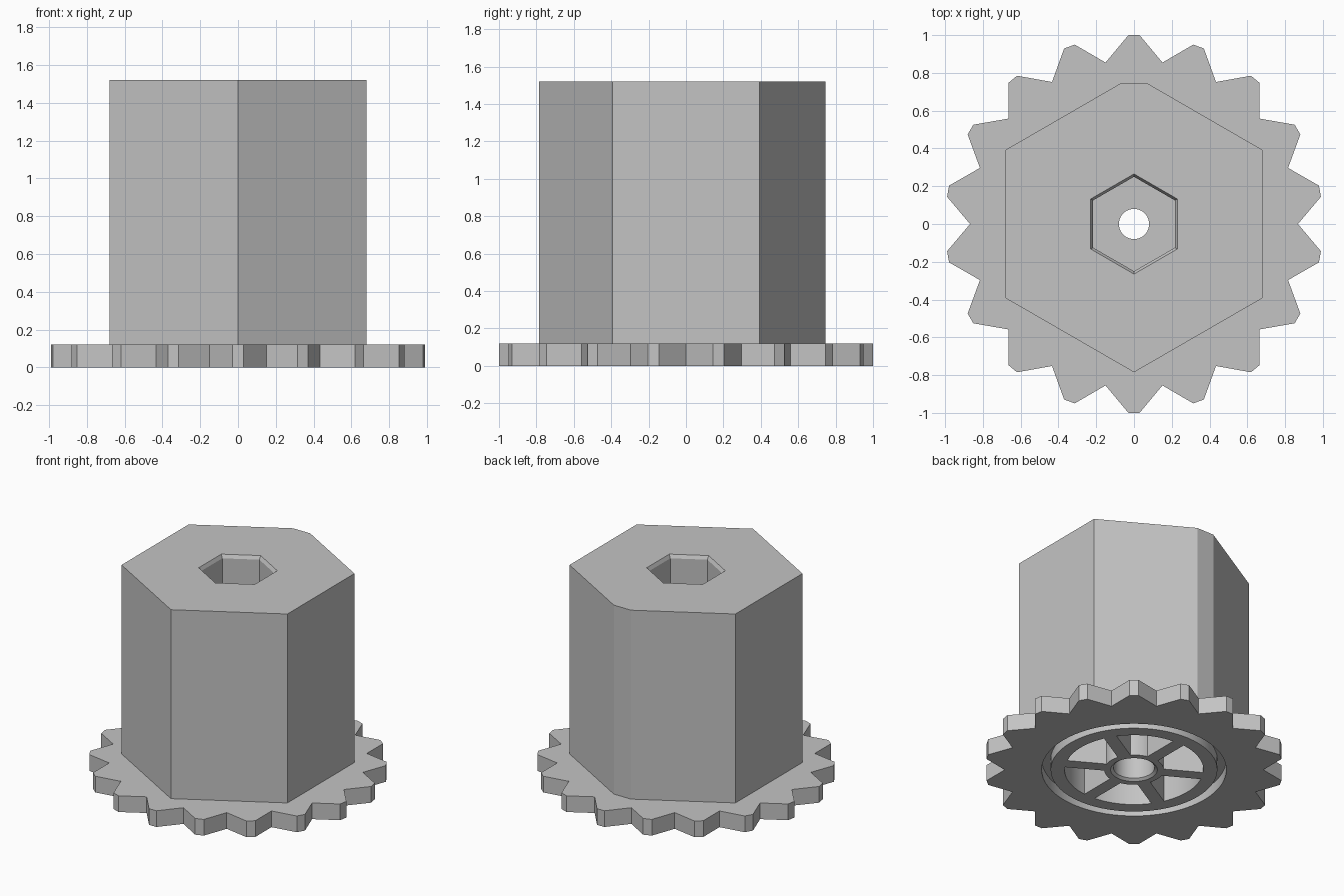
import bpy
import bmesh
from math import sin, cos, asin, pi, radians

cube = bpy.data.objects.get("Cube")
if cube:
    bpy.data.objects.remove(cube, do_unlink=True)

grey = bpy.data.materials.new("plain grey")
grey.use_nodes = True
grey.diffuse_color = (0.55, 0.55, 0.55, 1)
grey.node_tree.nodes["Principled BSDF"].inputs["Base Color"].default_value = grey.diffuse_color


def polar(r, a):
    return (r * cos(a), r * sin(a))


def ring(r, n=64, start=0.0):
    return [polar(r, start + 2 * pi * i / n) for i in range(n)]


def loft(name, sections, closed=False):
    """Join (outline, z) sections with side walls; cap the ends or close into a loop."""
    bm = bmesh.new()
    rows = [[bm.verts.new((x, y, z)) for x, y in pts] for pts, z in sections]
    pairs = list(zip(rows, rows[1:]))
    if closed:
        pairs.append((rows[-1], rows[0]))
    else:
        bm.faces.new(rows[0])
        bm.faces.new(rows[-1])
    for a, b in pairs:
        for i in range(len(a)):
            j = (i + 1) % len(a)
            bm.faces.new((a[i], a[j], b[j], b[i]))
    bmesh.ops.recalc_face_normals(bm, faces=bm.faces)
    mesh = bpy.data.meshes.new(name)
    bm.to_mesh(mesh)
    bm.free()
    mesh.materials.append(grey)
    obj = bpy.data.objects.new(name, mesh)
    bpy.context.collection.objects.link(obj)
    return obj


def combine(target, tool, operation):
    """Apply a boolean and remove the tool object."""
    mod = target.modifiers.new("boolean", 'BOOLEAN')
    mod.operation = operation
    mod.solver = 'EXACT'
    mod.object = tool
    bpy.context.view_layer.objects.active = target
    bpy.ops.object.modifier_apply(modifier=mod.name)
    bpy.data.objects.remove(tool, do_unlink=True)


# Toothed flange: 18 blunt teeth
TEETH = 18
outline = []
for i in range(TEETH):
    a = pi / 2 + i * 2 * pi / TEETH
    outline += [polar(1.0, a - 0.03), polar(1.0, a + 0.03), polar(0.868, a + pi / TEETH)]
hub = loft("toothed_hub", [(outline, 0), (outline, 0.12)])

# Hexagonal body with the back corner cut off
hexagon = ring(0.785, 6, pi / 6)
body_outline = [hexagon[0], (0.07, 0.745), (-0.07, 0.745)] + hexagon[2:]
combine(hub, loft("body", [(body_outline, 0.06), (body_outline, 1.52)]), 'UNION')

# Hexagonal socket in the top with a chamfered rim
socket = [(ring(r, 6, pi / 6), z) for r, z in
          ((0.25, 1.1), (0.25, 1.495), (0.265, 1.52), (0.265, 1.6))]
combine(hub, loft("socket_cutter", socket), 'DIFFERENCE')

# Stepped bore: wide from below with a chamfered mouth, narrow under the socket
bore = [(ring(r), z) for r, z in
        ((0.157, -0.1), (0.157, 0), (0.138, 0.015), (0.138, 0.9), (0.08, 0.9), (0.08, 1.2))]
combine(hub, loft("bore_cutter", bore), 'DIFFERENCE')

# Ring groove in the underside
groove = [(ring(r), z) for r, z in ((0.62, -0.1), (0.62, 0.08), (0.56, 0.08), (0.56, -0.1))]
combine(hub, loft("groove_cutter", groove, closed=True), 'DIFFERENCE')

# Six deep pockets that leave straight spokes between them
HALF_SPOKE = 0.045
for k in range(6):
    mid = k * pi / 3
    wedge = []
    for r, steps in ((0.466, range(-6, 7)), (0.2, range(6, -7, -1))):
        half = pi / 6 - asin(HALF_SPOKE / r)
        wedge += [polar(r, mid + half * s / 6) for s in steps]
    combine(hub, loft("pocket_cutter", [(wedge, -0.1), (wedge, 0.9)]), 'DIFFERENCE')

# Smooth the round walls, keep every corner sharp
bpy.ops.object.select_all(action='DESELECT')
hub.select_set(True)
bpy.context.view_layer.objects.active = hub
bpy.ops.object.shade_smooth_by_angle(angle=radians(20))
